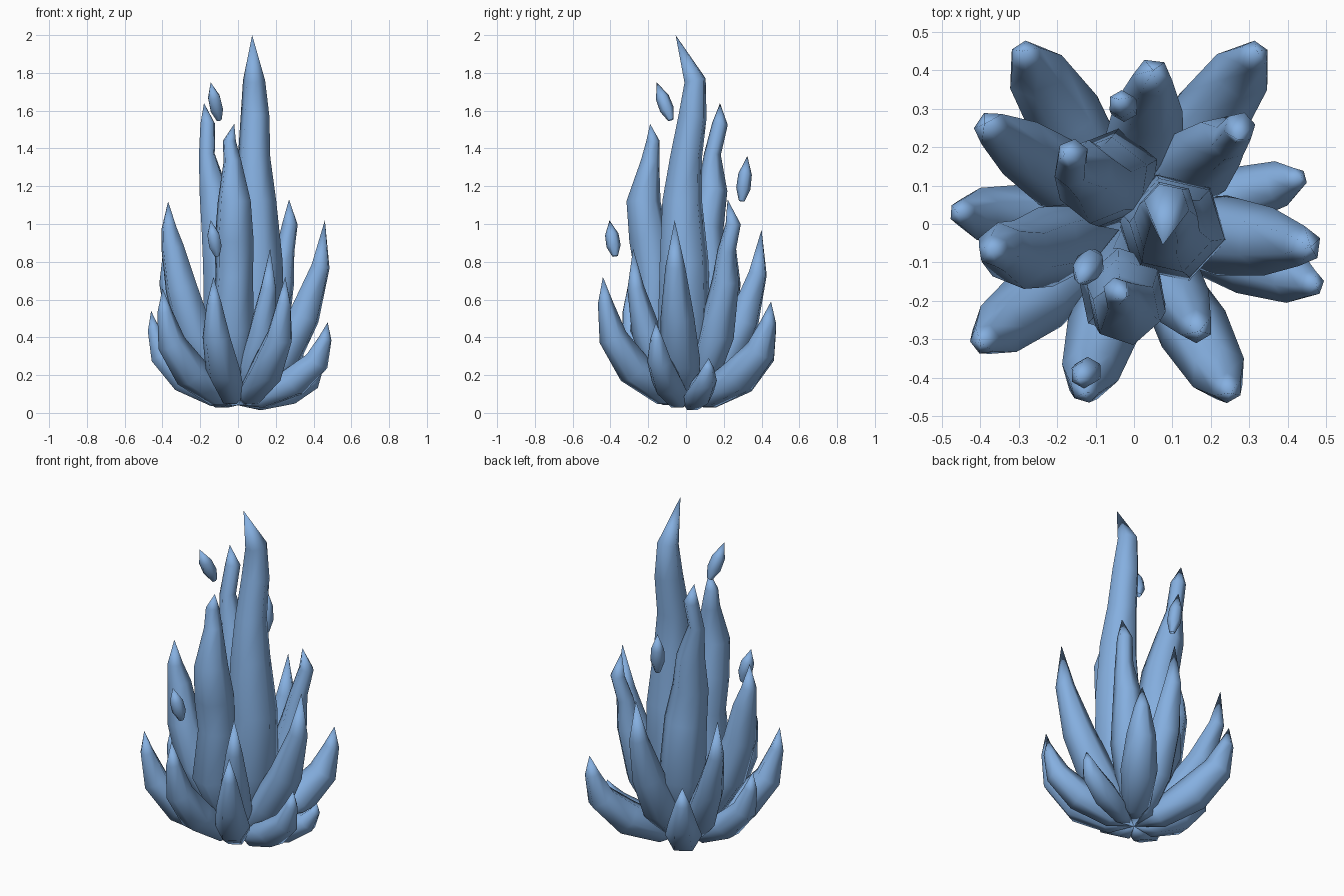
import bpy, bmesh, math
from mathutils import Vector

mat = bpy.data.materials.new("flame blue")
mat.diffuse_color = (0.235, 0.43, 0.745, 1)
SIDES = 6


def flame(name, rings, turn=0.0):
    """Six-sided tapered tube through (x, y, z, radius) rings, pointed where radius is 0."""
    bm = bmesh.new()
    pts = [Vector(r[:3]) for r in rings]
    loops = []
    for i, p in enumerate(pts):
        rad = rings[i][3]
        if rad == 0:
            loops.append([bm.verts.new(p)])
            continue
        t = (pts[min(i + 1, len(pts) - 1)] - pts[max(i - 1, 0)]).normalized()
        side = Vector((-math.sin(turn), math.cos(turn), 0))
        side = (side - t * side.dot(t)).normalized()
        up = t.cross(side)
        loop = []
        for k in range(SIDES):
            a = math.tau * k / SIDES
            v = p + (side * math.cos(a) + up * math.sin(a)) * rad
            v.z = max(v.z, 0.0)
            loop.append(bm.verts.new(v))
        loops.append(loop)
    for a, b in zip(loops, loops[1:]):
        for k in range(SIDES):
            j = (k + 1) % SIDES
            if len(a) == 1:
                bm.faces.new((a[0], b[j], b[k]))
            elif len(b) == 1:
                bm.faces.new((a[k], a[j], b[0]))
            else:
                bm.faces.new((a[k], a[j], b[j], b[k]))
    bmesh.ops.recalc_face_normals(bm, faces=bm.faces)
    for f in bm.faces:
        f.smooth = True
    me = bpy.data.meshes.new(name)
    bm.to_mesh(me)
    bm.free()
    me.materials.append(mat)
    ob = bpy.data.objects.new(name, me)
    bpy.context.collection.objects.link(ob)


# Tall inner flames
flame("main_flame", [
    (0.02, 0, 0.04, 0), (0.04, 0, 0.15, 0.09), (0.1, -0.01, 0.45, 0.145),
    (0.105, -0.01, 0.8, 0.135), (0.095, -0.02, 1.12, 0.11), (0.085, 0.0, 1.35, 0.088),
    (0.09, 0.035, 1.57, 0.078), (0.085, 0.048, 1.76, 0.06), (0.075, -0.055, 2.0, 0)], 0.3)
flame("front_tall_flame", [
    (0, -0.03, 0.04, 0), (-0.01, -0.08, 0.18, 0.08), (-0.03, -0.18, 0.45, 0.12),
    (-0.02, -0.165, 0.72, 0.105), (-0.02, -0.195, 0.92, 0.108), (-0.02, -0.225, 1.12, 0.092),
    (-0.03, -0.19, 1.33, 0.05), (-0.045, -0.175, 1.44, 0.036), (-0.02, -0.19, 1.53, 0)], 0.2)
flame("back_tall_flame", [
    (0, 0.03, 0.04, 0), (-0.02, 0.06, 0.18, 0.08), (-0.06, 0.12, 0.45, 0.13),
    (-0.075, 0.11, 0.78, 0.118), (-0.1, 0.1, 0.98, 0.1), (-0.13, 0.14, 1.18, 0.08),
    (-0.165, 0.14, 1.37, 0.045), (-0.16, 0.18, 1.53, 0.042), (-0.18, 0.18, 1.64, 0)], 0.9)
flame("back_right_flame", [
    (0.02, 0.03, 0.04, 0), (0.08, 0.08, 0.16, 0.08), (0.17, 0.16, 0.42, 0.1),
    (0.225, 0.21, 0.7, 0.075), (0.25, 0.215, 0.86, 0.05), (0.275, 0.25, 1.0, 0.042),
    (0.27, 0.22, 1.13, 0)], 0.75)
flame("left_flame", [
    (-0.02, -0.01, 0.04, 0), (-0.1, -0.02, 0.16, 0.08), (-0.23, -0.06, 0.42, 0.105),
    (-0.3, -0.08, 0.66, 0.09), (-0.345, -0.06, 0.87, 0.065),
    (-0.365, -0.07, 0.98, 0.042), (-0.37, -0.07, 1.12, 0)], 3.3)

# Curling outer flames: tip position, thickness, profile
LOW = ((0, 0, 0), (.25, .09, .75), (.62, .28, 1), (.88, .53, .8), (.97, .8, .42), (1, 1, 0))
TALL = ((0, 0, 0), (.18, .07, .75), (.5, .25, 1), (.76, .48, .85), (.95, .75, .5), (1, 1, 0))
outer = [
    ("right_flame", 0.46, -0.06, 1.02, 0.105, TALL),
    ("back_flame", 0.05, 0.4, 0.97, 0.105, TALL),
    ("front_inner_flame", 0.17, -0.28, 0.87, 0.09, TALL),
    ("front_left_flame", -0.13, -0.44, 0.72, 0.095, LOW),
    ("front_right_flame", 0.25, -0.44, 0.72, 0.095, LOW),
    ("left_low_flame", -0.46, 0.03, 0.54, 0.085, LOW),
    ("right_low_flame", 0.475, -0.16, 0.48, 0.085, LOW),
    ("right_back_low_flame", 0.435, 0.12, 0.29, 0.075, LOW),
    ("back_right_low_flame", 0.32, 0.45, 0.59, 0.1, LOW),
    ("back_left_low_flame", -0.29, 0.45, 0.56, 0.1, LOW),
    ("left_back_flame", -0.39, 0.26, 0.91, 0.095, TALL),
    ("left_front_flame", -0.4, -0.31, 0.66, 0.095, LOW),
]
BASE = 0.04
for name, x, y, z, w, prof in outer:
    flame(name, [(x * r, y * r, BASE + (z - BASE) * h, w * s) for r, h, s in prof],
          math.atan2(y, x))

# Loose sparks
for name, b, t in (("upper_spark", (-0.1, -0.08, 1.55), (-0.145, -0.155, 1.75)),
                   ("front_spark", (-0.11, -0.375, 0.83), (-0.145, -0.405, 1.02)),
                   ("back_spark", (-0.02, 0.295, 1.12), (-0.04, 0.325, 1.36))):
    b, t = Vector(b), Vector(t)
    flame(name, [(*b, 0.015), (*b.lerp(t, 0.28), 0.038),
                 (*b.lerp(t, 0.6), 0.036), (*t, 0)])
